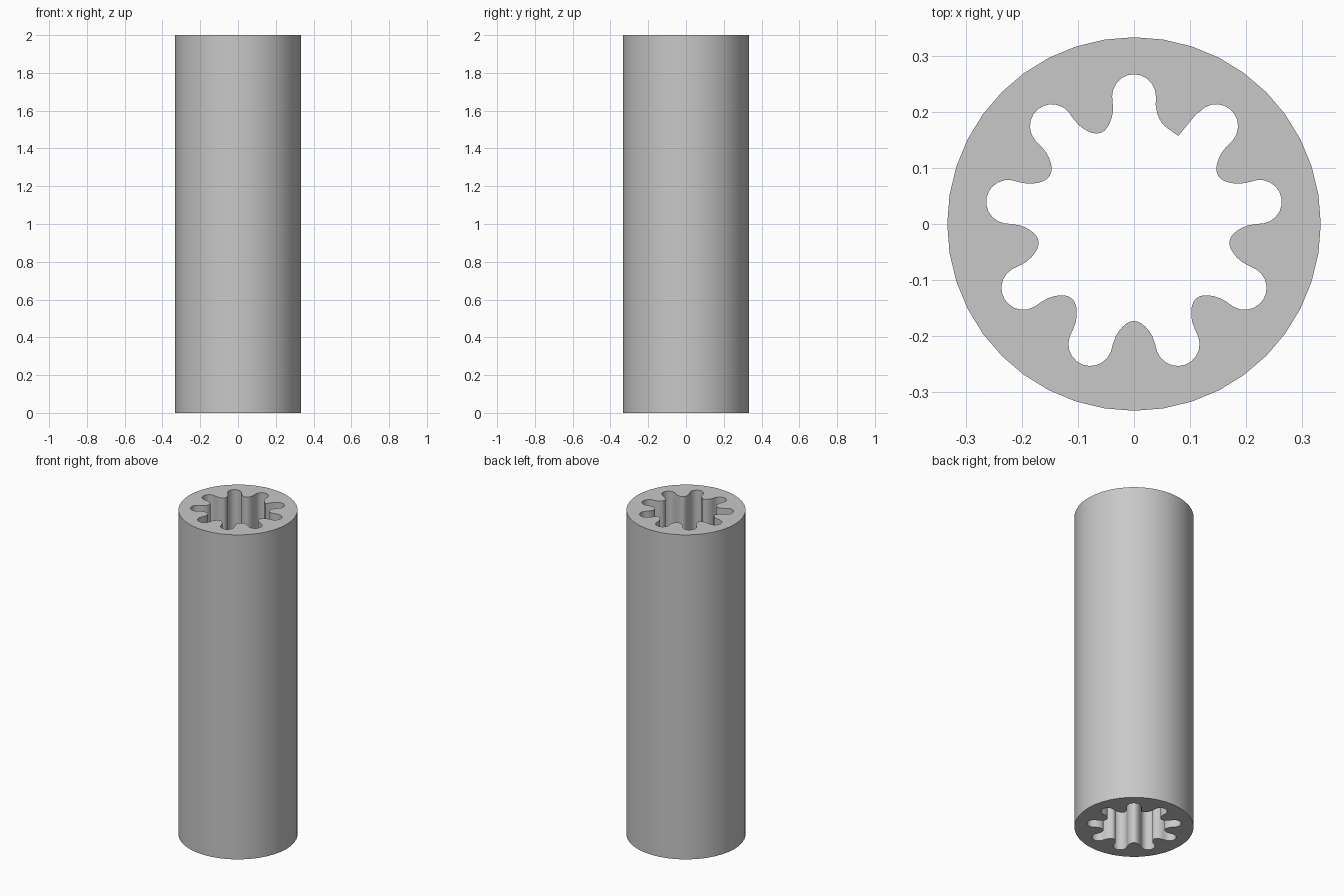
import bpy, bmesh, math

cube = bpy.data.objects.get("Cube")
if cube:
    bpy.data.objects.remove(cube)

HEIGHT, OUTER_R, SIDES, TEETH = 2.0, 0.333, 40, 9
STEP = 2 * math.pi / TEETH

# Plain grey material
grey = bpy.data.materials.new("plain_grey")
grey.use_nodes = True
colour = (0.58, 0.58, 0.58, 1)
grey.diffuse_color = colour
grey.node_tree.nodes["Principled BSDF"].inputs["Base Color"].default_value = colour

# Half of one tooth flank: (radial, sideways) from the tooth tip outwards
FLANK = [(.173, 0), (.1742, .007), (.178, .0145), (.1835, .0205),
         (.191, .027), (.2, .0325), (.212, .037)]
# The one tooth with a sharp, cut-off corner
CUT_TOOTH = [(.223, -.0375), (.1746, -.0206), (.181, .003),
             (.1855, .014), (.1925, .0225), (.2, .029), (.212, .036)]


def rotate(p, a):
    c, s = math.cos(a), math.sin(a)
    return p[0] * c - p[1] * s, p[0] * s + p[1] * c


def bore_outline():
    """Teeth joined by rounded grooves, counter-clockwise."""
    whole = [(r, -t) for r, t in FLANK[:0:-1]] + FLANK
    groove = []
    for i in range(11):
        a = math.radians(-90 + 18 * i)
        groove.append((.228 + .039 * math.cos(a), .039 * math.sin(a)))
    points = []
    for k in range(TEETH):
        a = -math.pi / 2 + k * STEP
        tooth = CUT_TOOTH if k == 4 else whole
        points += [rotate(p, a) for p in tooth]
        points += [rotate(p, a + STEP / 2) for p in groove]
    return points


circle = [rotate((OUTER_R, 0), 2 * math.pi * i / SIDES) for i in range(SIDES)]

# Tube: walls from both outlines, then ring-shaped end caps
bm = bmesh.new()
caps = {0: [], HEIGHT: []}
for outline in (circle, bore_outline()):
    rings = {z: [bm.verts.new((x, y, z)) for x, y in outline] for z in caps}
    low, high = rings[0], rings[HEIGHT]
    for i in range(len(outline)):
        j = (i + 1) % len(outline)
        bm.faces.new((low[i], low[j], high[j], high[i]))
        for z, ring in rings.items():
            caps[z].append(bm.edges.get((ring[i], ring[j])))
for edges in caps.values():
    bmesh.ops.triangle_fill(bm, edges=edges, use_beauty=True)
bmesh.ops.recalc_face_normals(bm, faces=bm.faces)

mesh = bpy.data.meshes.new("splined_tube")
bm.to_mesh(mesh)
bm.free()
mesh.materials.append(grey)
tube = bpy.data.objects.new("splined_tube", mesh)
bpy.context.collection.objects.link(tube)

# Smooth walls with crisp rims
bpy.ops.object.select_all(action='DESELECT')
tube.select_set(True)
bpy.context.view_layer.objects.active = tube
bpy.ops.object.shade_smooth_by_angle(angle=math.radians(30))
